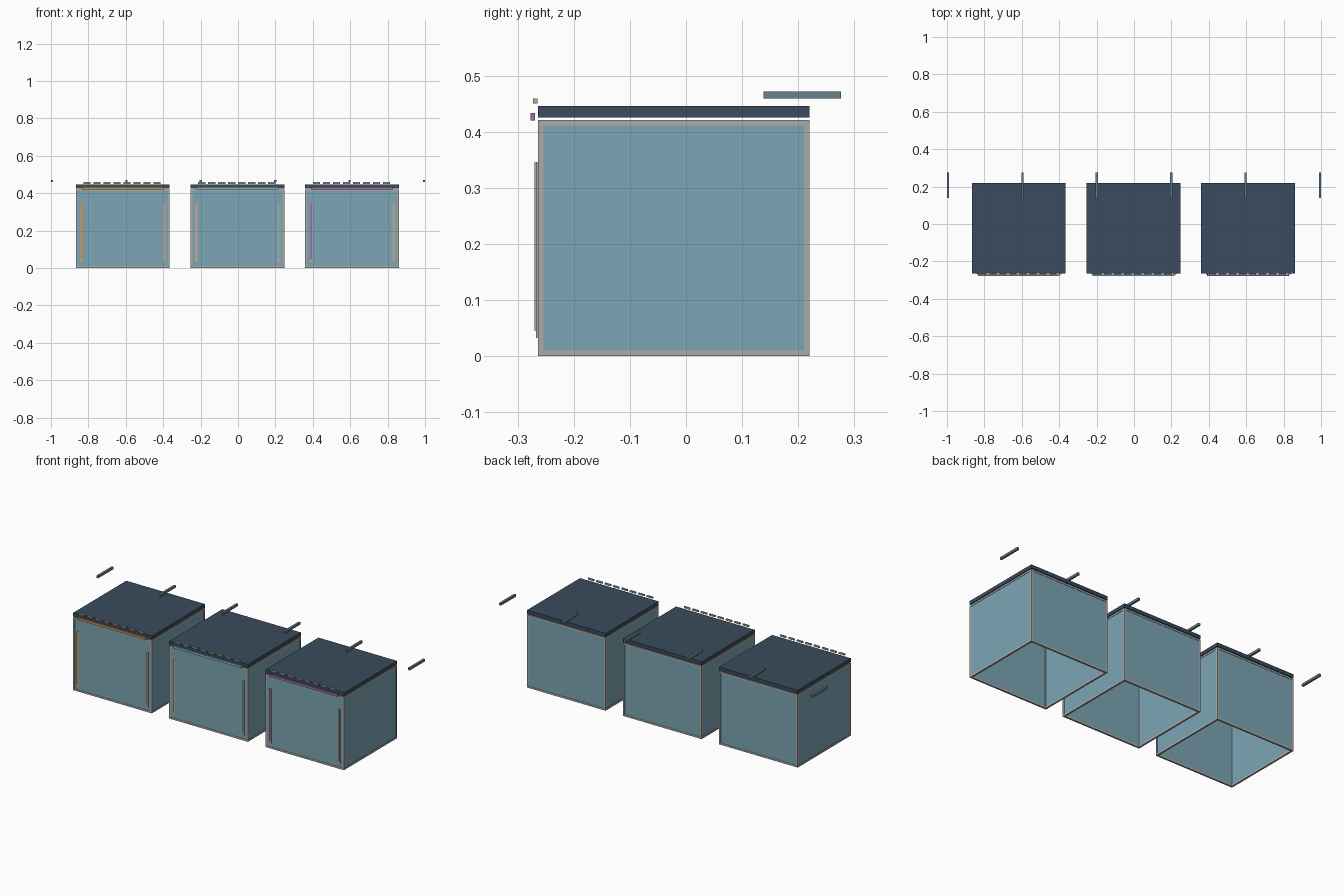
import bpy
import bmesh
from mathutils import Matrix, Vector

cube = bpy.data.objects.get("Cube")
if cube:
    bpy.data.objects.remove(cube, do_unlink=True)


def linear(c):
    return c / 12.92 if c <= 0.04045 else ((c + 0.055) / 1.055) ** 2.4


def material(name, hex_code):
    rgb = [linear(v / 255) for v in bytes.fromhex(hex_code)]
    mat = bpy.data.materials.new(name)
    mat.use_nodes = True
    mat.diffuse_color = (*rgb, 1)
    mat.node_tree.nodes["Principled BSDF"].inputs["Base Color"].default_value = (*rgb, 1)
    return mat


GLASS = material("blue_glass", "7CA5B5")
FRAME = material("grey_frame", "ABABA9")
LID = material("navy_lid", "3A4B5E")
ROD = material("slate_metal", "6A828E")
DASH = material("pale_grey", "A6B0A8")
TAN = material("tan", "C0A79A")
ORANGE = material("orange", "C8964A")
TEAL = material("teal", "7FB5BC")
PURPLE = material("purple", "9A70B4")


def boxes(name, mat, spans):
    """One object made of boxes, each given as x, y and z ranges."""
    bm = bmesh.new()
    for span in spans:
        low, high = Vector([s[0] for s in span]), Vector([s[1] for s in span])
        place = Matrix.Translation((low + high) / 2) @ Matrix.Diagonal((*(high - low), 1))
        bmesh.ops.create_cube(bm, size=1, matrix=place)
    mesh = bpy.data.meshes.new(name)
    bm.to_mesh(mesh)
    bm.free()
    mesh.materials.append(mat)
    obj = bpy.data.objects.new(name, mesh)
    bpy.context.collection.objects.link(obj)
    return obj


WIDTH, FRONT, BACK, HEIGHT = 0.502, -0.264, 0.22, 0.421
BEAM = 0.01


def ends(low, high, inset=0.0, thick=BEAM):
    """The two thin ranges at either end of a span."""
    return [(low + inset, low + inset + thick), (high - inset - thick, high - inset)]


def tank(side, cx, accent, left_strip, right_strip):
    x0, x1 = cx - WIDTH / 2, cx + WIDTH / 2
    xs, ys, zs = ends(x0, x1), ends(FRONT, BACK), ends(0, HEIGHT)
    inner_x = (x0 + BEAM, x1 - BEAM)
    inner_y = (FRONT + BEAM, BACK - BEAM)
    inner_z = (BEAM, HEIGHT - BEAM)

    # Edge frame: posts, then rails in both directions
    beams = [(x, y, (0, HEIGHT)) for x in xs for y in ys]
    beams += [(inner_x, y, z) for y in ys for z in zs]
    beams += [(x, inner_y, z) for x in xs for z in zs]
    boxes(side + "_frame", FRAME, beams)

    # Four thin walls, open underneath
    walls = [(x, inner_y, inner_z) for x in ends(x0, x1, 0.002, 0.005)]
    walls += [(inner_x, y, inner_z) for y in ends(FRONT, BACK, 0.002, 0.005)]
    boxes(side + "_glass_walls", GLASS, walls)

    # Floating lid
    boxes(side + "_lid", LID, [((x0, x1), (FRONT, BACK), (0.425, 0.446))])

    # Coloured light bar along the top of the front
    boxes(side + "_light_bar", accent,
          [((cx - 0.219, cx + 0.219), (-0.277, -0.269), (0.42, 0.433))])

    # Row of short dashes above the bar
    starts = [cx - 0.21 + i * 0.0535 for i in range(8)]
    boxes(side + "_dashes", DASH,
          [((s, s + 0.038), (-0.273, -0.265), (0.45, 0.459)) for s in starts])

    # Upright strips on the front, a backing with a narrower face plate
    for label, x, mat in (("right", cx - 0.219, left_strip), ("left", cx + 0.222, right_strip)):
        boxes(f"{side}_{label}_strip_backing", TAN,
              [((x - 0.007, x + 0.007), (-0.267, -0.265), (0.032, 0.346))])
        boxes(f"{side}_{label}_strip", mat,
              [((x - 0.005, x + 0.005), (-0.27, -0.268), (0.045, 0.346))])


tank("right_tank", -0.616, ORANGE, ORANGE, TAN)
tank("middle_tank", -0.003, TEAL, TAN, TEAL)
tank("left_tank", 0.61, PURPLE, PURPLE, TAN)

# Row of floating rods over the back
for i in range(6):
    x = -0.994 + i * 0.3976
    boxes(f"rod_{i + 1}", ROD, [((x - 0.006, x + 0.006), (0.138, 0.276), (0.459, 0.472))])
